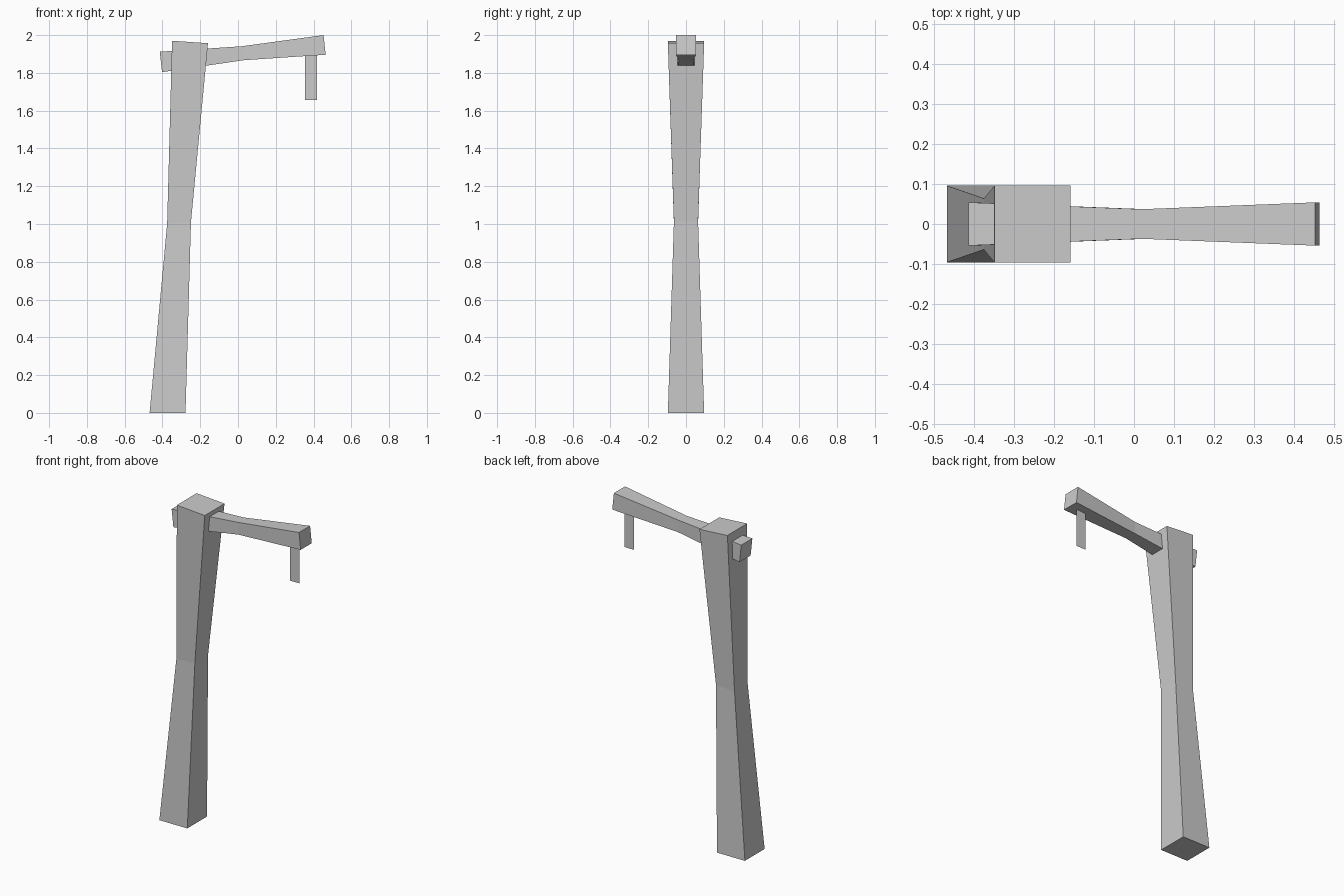
import bpy
import bmesh

if "Cube" in bpy.data.objects:
    bpy.data.objects.remove(bpy.data.objects["Cube"])


def make_timber(name, rings):
    """Square-section timber lofted through rings: (x1, z1, x2, z2, half_width)."""
    bm = bmesh.new()
    loops = []
    for x1, z1, x2, z2, w in rings:
        loops.append([bm.verts.new(p) for p in
                      ((x1, -w, z1), (x2, -w, z2), (x2, w, z2), (x1, w, z1))])
    for a, b in zip(loops, loops[1:]):
        for i in range(4):
            j = (i + 1) % 4
            bm.faces.new((a[i], a[j], b[j], b[i]))
    bm.faces.new(loops[0])
    bm.faces.new(loops[-1])
    bmesh.ops.recalc_face_normals(bm, faces=bm.faces)
    return finish(name, bm)


def finish(name, bm):
    mesh = bpy.data.meshes.new(name)
    bm.to_mesh(mesh)
    bm.free()
    obj = bpy.data.objects.new(name, mesh)
    bpy.context.collection.objects.link(obj)
    return obj


# Leaning post, pinched at mid height
make_timber("post", [
    (-0.468, 0.0, -0.278, 0.0, 0.096),
    (-0.375, 1.003, -0.249, 1.012, 0.064),
    (-0.349, 1.970, -0.159, 1.957, 0.096),
])

# Cross arm through the post head, pinched in the middle
make_timber("cross_arm", [
    (-0.414, 1.912, -0.402, 1.804, 0.054),
    (0.020, 1.941, 0.029, 1.867, 0.037),
    (0.453, 2.0, 0.464, 1.896, 0.054),
])

# Flat strap hanging under the arm tip
bm = bmesh.new()
bm.faces.new([bm.verts.new(p) for p in (
    (0.354, 0, 1.657), (0.418, 0, 1.657), (0.418, 0, 1.896), (0.354, 0, 1.896))])
finish("hanging_strap", bm)
